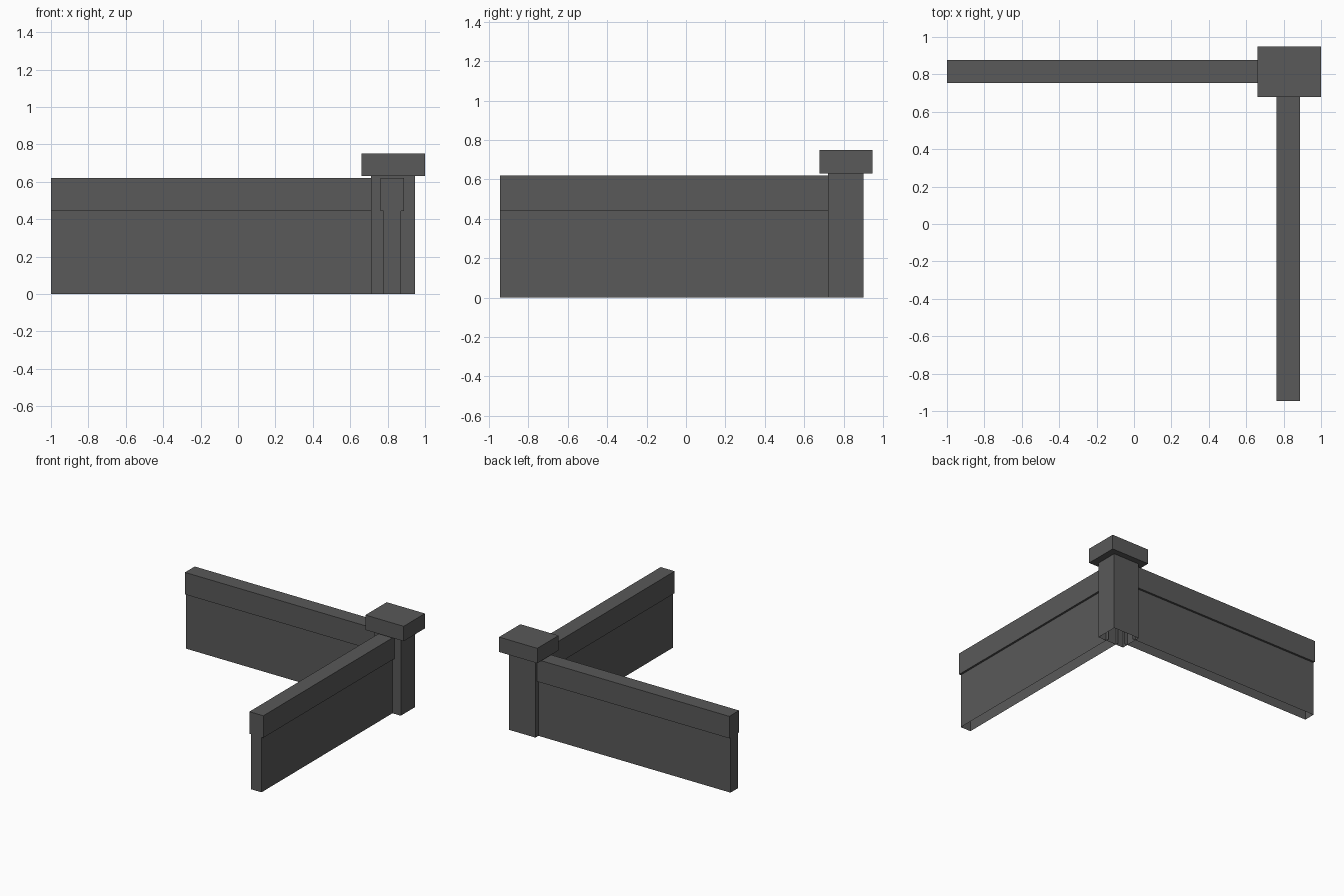
import bpy

if "Cube" in bpy.data.objects:
    bpy.data.objects.remove(bpy.data.objects["Cube"])

stone = bpy.data.materials.new("dark grey stone")
stone.diffuse_color = (0.1, 0.1, 0.1, 1)
stone.use_nodes = True
stone.node_tree.nodes["Principled BSDF"].inputs["Base Color"].default_value = stone.diffuse_color


def make(name, verts, faces):
    mesh = bpy.data.meshes.new(name)
    mesh.from_pydata(verts, [], faces)
    mesh.materials.append(stone)
    ob = bpy.data.objects.new(name, mesh)
    bpy.context.collection.objects.link(ob)
    return ob


def box(name, x0, x1, y0, y1, z0, z1, bottom=True):
    v = [(x, y, z) for z in (z0, z1) for x, y in ((x0, y0), (x1, y0), (x1, y1), (x0, y1))]
    f = [(4, 5, 6, 7)] + [(i, (i + 1) % 4, (i + 1) % 4 + 4, i + 4) for i in range(4)]
    if bottom:
        f.append((3, 2, 1, 0))
    return make(name, v, f)


def wall(name, axis, start, end, centre, half_body, half_coping):
    """T-shaped wall section swept along an axis, open underneath."""
    b, c = half_body, half_coping
    profile = [(-b, 0), (-b, 0.443), (-c, 0.443), (-c, 0.62),
               (c, 0.62), (c, 0.443), (b, 0.443), (b, 0)]
    n = len(profile)
    verts = []
    for t in (start, end):
        for o, z in profile:
            verts.append((t, centre + o, z) if axis == 'x' else (centre + o, t, z))
    # sides and top, then the visible end split into coping and body
    faces = [(i, i + n, i + 1 + n, i + 1) for i in range(n - 1)]
    faces += [(0, 1, 6, 7), (1, 2, 3, 4, 5, 6)]
    if axis == 'y':
        faces = [tuple(reversed(f)) for f in faces]
    return make(name, verts, faces)


# two low walls meeting at the corner post
wall("back_wall", 'x', -1.0, 0.74, 0.816, 0.046, 0.062)
wall("side_wall", 'y', -0.945, 0.745, 0.825, 0.046, 0.062)

# corner post, open underneath, with an overhanging cap
box("corner_post", 0.71, 0.945, 0.72, 0.90, 0.0, 0.63, bottom=False)
box("post_cap", 0.66, 1.0, 0.678, 0.948, 0.63, 0.75)
